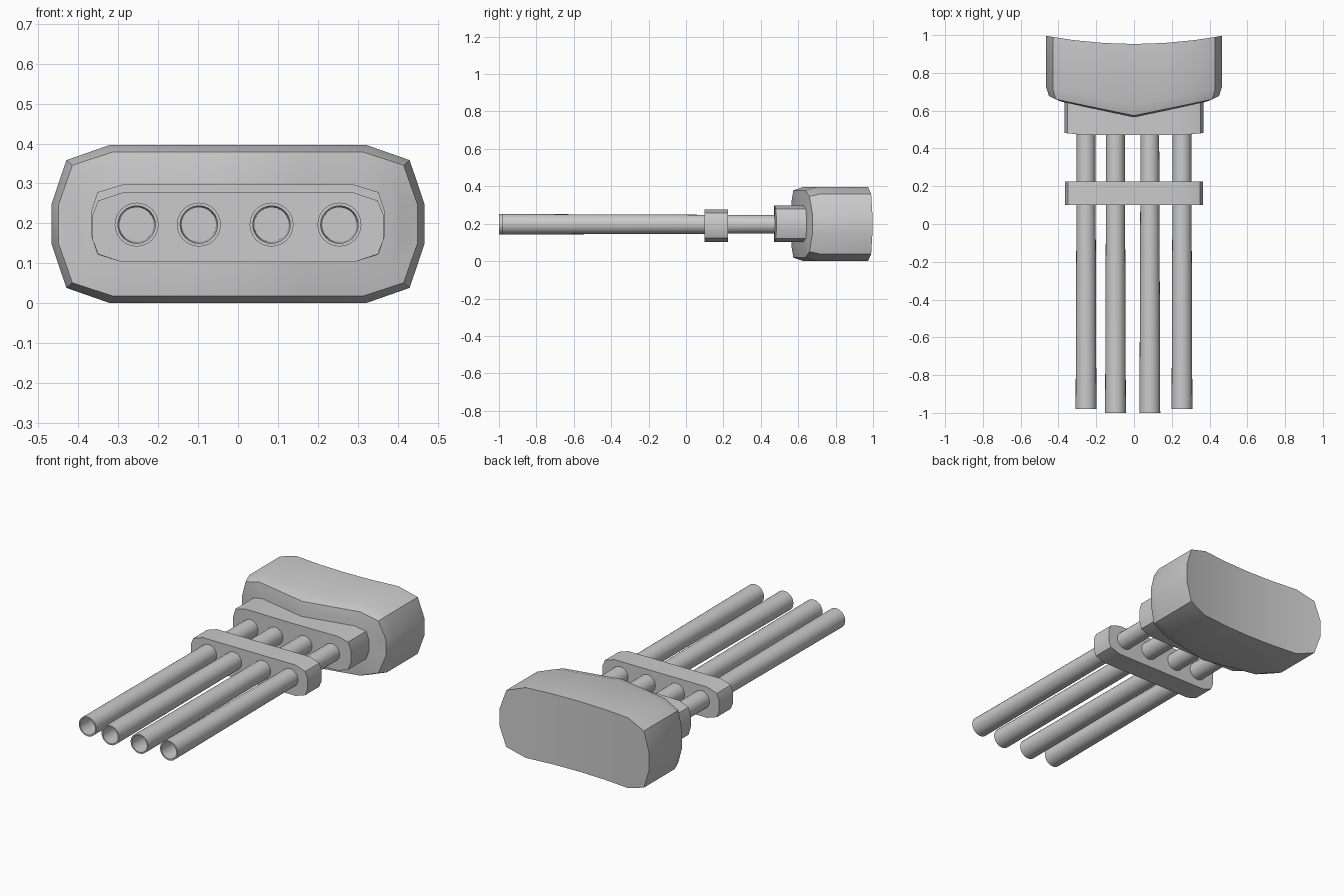
import bpy, bmesh, math

if "Cube" in bpy.data.objects:
    bpy.data.objects.remove(bpy.data.objects["Cube"])


def finish(bm, name):
    bmesh.ops.recalc_face_normals(bm, faces=bm.faces)
    me = bpy.data.meshes.new(name)
    bm.to_mesh(me)
    bm.free()
    me.shade_smooth()
    me.set_sharp_from_angle(angle=math.radians(32))
    ob = bpy.data.objects.new(name, me)
    bpy.context.collection.objects.link(ob)
    return ob


def loft(name, rings, zc):
    """Each ring is a half section of (x, half height, y), mirrored in x and z."""
    bm = bmesh.new()
    loops = []
    for half in rings:
        cols = [(-x, h, y) for x, h, y in reversed(half) if x > 0] + list(half)
        top = [bm.verts.new((x, y, zc + h)) for x, h, y in cols]
        low = [bm.verts.new((x, y, zc - h)) for x, h, y in cols]
        loops.append((top, low))
    for (t0, l0), (t1, l1) in zip(loops, loops[1:]):
        a, b = t0 + l0[::-1], t1 + l1[::-1]
        for i in range(len(a)):
            j = (i + 1) % len(a)
            bm.faces.new((a[i], a[j], b[j], b[i]))
    for t, l in (loops[0], loops[-1]):
        for i in range(len(t) - 1):
            bm.faces.new((t[i], t[i + 1], l[i + 1], l[i]))
    return finish(bm, name)


def section(xs, hs, ys):
    return list(zip(xs, hs, ys))


# Collector head: concave back, V-shaped bevelled front
xs, hs = (0, .16, .32, .43, .467), (.1985, .1985, .1985, .16, .05)
loft("head_body", [
    section(xs, hs, [.953 + .2 * x * x for x in xs]),
    section(xs, hs, (.63, .665, .70, .715, .73)),
    section((0, .157, .315, .415, .45), (.18, .18, .18, .147, .047),
            (.574, .606, .639, .66, .677)),
    section((0, .155, .31, .385, .41), (.127, .127, .127, .11, .04),
            (.565, .598, .631, .648, .662)),
], .1985)

# Collar between head and pipes
xs, hs = (0, .15, .29, .352, .368), (.097, .097, .097, .078, .03)
loft("collar", [section(xs, hs, (.72,) * 5),
                section(xs, hs, (.47, .471, .474, .48, .483))], .2)

# Clamp plate around the pipes
xs, hs = (0, .15, .29, .35, .365), (.087, .087, .087, .067, .03)
loft("clamp_plate", [section(xs, hs, (.225,) * 5), section(xs, hs, (.10,) * 5)], .19)


# Hollow, slightly tapered pipes
def pipe(name, x, y0, z=.197, n=24):
    bm = bmesh.new()
    prof = [(.049, .56), (.055, y0), (.047, y0), (.042, .47)]
    rings = [[bm.verts.new((x + r * math.cos(2 * math.pi * i / n), y,
                            z + r * math.sin(2 * math.pi * i / n))) for i in range(n)]
             for r, y in prof]
    for a, b in zip(rings, rings[1:]):
        for i in range(n):
            j = (i + 1) % n
            bm.faces.new((a[i], a[j], b[j], b[i]))
    bm.faces.new(rings[0])
    bm.faces.new(rings[-1])
    finish(bm, name)


for i, (x, y0) in enumerate([(-.254, -.98), (-.098, -1), (.084, -1), (.254, -.98)]):
    pipe(f"pipe_{i + 1}", x, y0)
